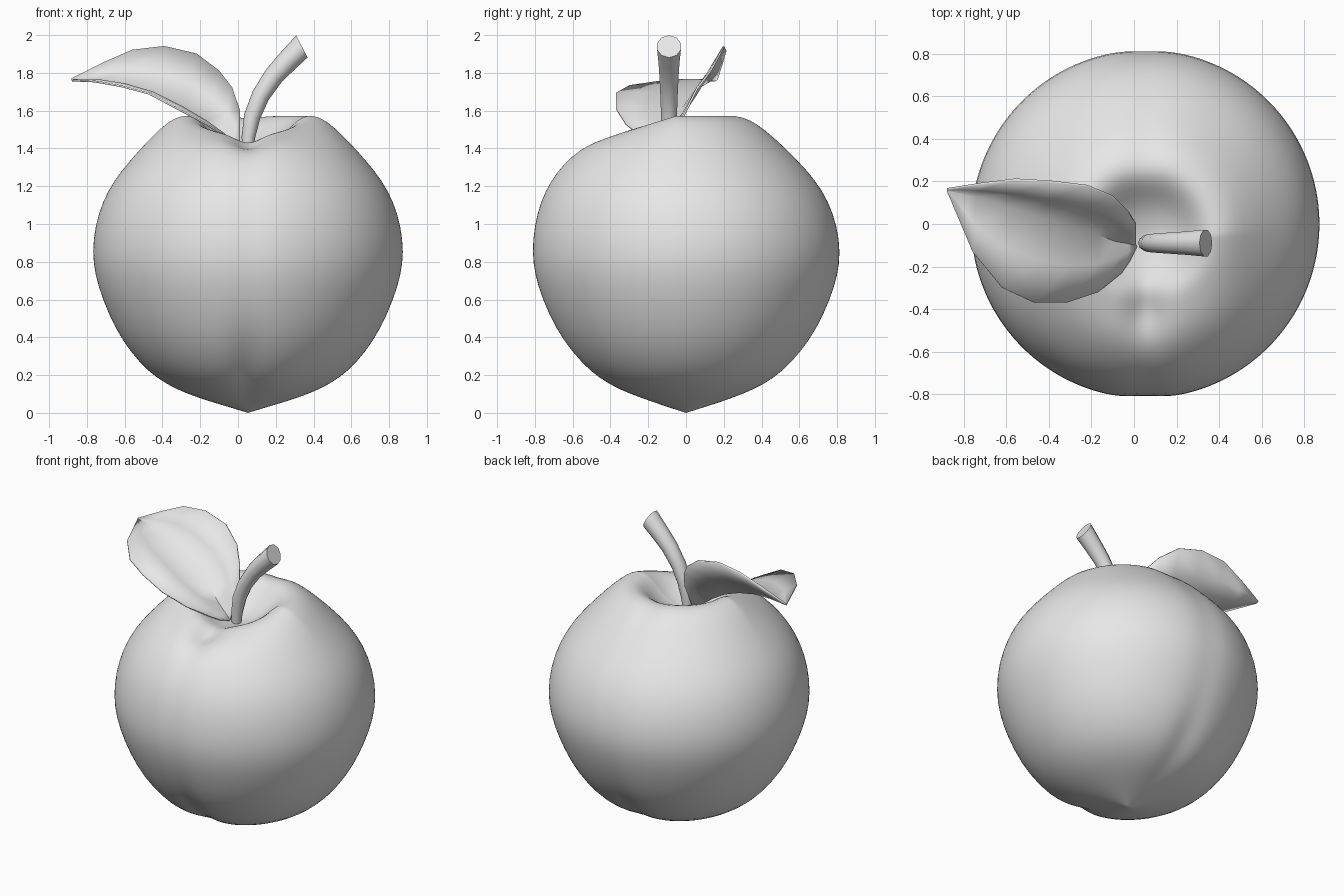
import bpy, bmesh, math
from math import sin, cos, exp, pi
from mathutils import Vector

cube = bpy.data.objects.get("Cube")
if cube:
    bpy.data.objects.remove(cube)

grey = bpy.data.materials.new("plain grey")
grey.use_nodes = True
grey.diffuse_color = (0.8, 0.8, 0.8, 1)
grey.node_tree.nodes["Principled BSDF"].inputs["Base Color"].default_value = (0.8, 0.8, 0.8, 1)


def finish(name, bm, angle):
    """Turn a bmesh into a smooth shaded object."""
    bmesh.ops.recalc_face_normals(bm, faces=bm.faces[:])
    mesh = bpy.data.meshes.new(name)
    bm.to_mesh(mesh)
    bm.free()
    mesh.materials.append(grey)
    obj = bpy.data.objects.new(name, mesh)
    bpy.context.collection.objects.link(obj)
    bpy.ops.object.select_all(action='DESELECT')
    obj.select_set(True)
    bpy.context.view_layer.objects.active = obj
    bpy.ops.object.shade_smooth_by_angle(angle=math.radians(angle))
    return obj


def bridge(bm, rows, closed):
    """Join neighbouring rows of vertices with quads."""
    for a, b in zip(rows, rows[1:]):
        count = len(a)
        for i in range(count if closed else count - 1):
            j = (i + 1) % count
            bm.faces.new((a[i], a[j], b[j], b[i]))


def bell(value, width):
    return exp(-(value / width) ** 2)


# Fruit: a revolved profile with a sunken top and a seam down the front and back
CENTRE_X = 0.053
profile = [(0.02, 0.006), (0.1, 0.03), (0.2, 0.06), (0.32, 0.1), (0.43, 0.15),
           (0.53, 0.22), (0.62, 0.32), (0.7, 0.44), (0.77, 0.6), (0.81, 0.73),
           (0.825, 0.85), (0.81, 0.99), (0.77, 1.12), (0.71, 1.23), (0.63, 1.33),
           (0.54, 1.43), (0.46, 1.51), (0.4, 1.555), (0.34, 1.577), (0.29, 1.568),
           (0.24, 1.53), (0.18, 1.465), (0.11, 1.42), (0.05, 1.4)]
SEGMENTS = 96


def fruit_point(r, z, phi, upper):
    front = max(0, -sin(phi))
    seam = bell(r * cos(phi), 0.09)
    # the seam is deepest towards the pointed bottom
    depth = (0.012 + 0.035 * bell(z - 0.22, 0.17)) * seam * min(1, r / 0.3)
    if sin(phi) > 0:
        depth *= 0.6
    x = CENTRE_X + (r - depth) * cos(phi)
    y = (r - depth) * sin(phi)
    if upper:
        # the hollow sits forward and opens towards the front
        y -= 0.08 * (1 - r / 0.825) ** 0.8
        rim = bell(r - 0.36, 0.16)
        z -= rim * (0.11 * front + (0.06 if sin(phi) < 0 else 0.012) * seam)
    return x, y, z


bm = bmesh.new()
rows = []
for k, (r, z) in enumerate(profile):
    rows.append([bm.verts.new(fruit_point(r, z, 2 * pi * i / SEGMENTS, k > 10))
                 for i in range(SEGMENTS)])
bridge(bm, rows, True)
poles = ((rows[0], (CENTRE_X, 0, 0)), (rows[-1], (CENTRE_X, -0.08, 1.39)))
for ring, location in poles:
    pole = bm.verts.new(location)
    for i in range(SEGMENTS):
        bm.faces.new((ring[i], ring[(i + 1) % SEGMENTS], pole))
fruit = finish("fruit", bm, 180)
smooth = fruit.modifiers.new("smooth", 'SUBSURF')
smooth.levels = smooth.render_levels = 1

# Stem: ten sided rings along a bent path, each x, z, radius, lean in degrees
path = [(0.05, 1.36, 0.027, 0), (0.055, 1.46, 0.036, 8), (0.075, 1.57, 0.044, 18),
        (0.12, 1.68, 0.048, 30), (0.19, 1.785, 0.053, 38), (0.26, 1.86, 0.058, 45),
        (0.338, 1.94, 0.066, 63)]
SIDES = 10
bm = bmesh.new()
rows = []
for x, z, r, lean in path:
    t = math.radians(lean)
    ring = []
    for i in range(SIDES):
        a = 2 * pi * i / SIDES
        ring.append(bm.verts.new((x + r * cos(a) * cos(t), -0.09 + r * sin(a),
                                  z - r * cos(a) * sin(t))))
    rows.append(ring)
bridge(bm, rows, True)
bm.faces.new(rows[0])
bm.faces.new(rows[-1])
finish("stem", bm, 40)

# Leaf: stretched between a raised back edge, the midrib and a low front edge
back_edge = [(0.01, -0.09, 1.42), (0.01, 0, 1.6), (-0.03, 0.06, 1.72),
             (-0.1, 0.13, 1.81), (-0.22, 0.18, 1.9), (-0.39, 0.2, 1.94),
             (-0.56, 0.21, 1.92), (-0.72, 0.19, 1.85), (-0.88, 0.165, 1.77)]
midrib = [(0.01, -0.1, 1.4), (-0.03, -0.09, 1.43), (-0.09, -0.08, 1.48),
          (-0.17, -0.05, 1.54), (-0.28, -0.02, 1.61), (-0.43, 0.03, 1.68),
          (-0.58, 0.08, 1.73), (-0.74, 0.13, 1.76), (-0.88, 0.16, 1.765)]
front_edge = [(0.01, -0.11, 1.4), (-0.02, -0.17, 1.42), (-0.06, -0.23, 1.46),
              (-0.17, -0.32, 1.53), (-0.32, -0.37, 1.61), (-0.47, -0.37, 1.69),
              (-0.62, -0.3, 1.73), (-0.76, -0.13, 1.755), (-0.88, 0.155, 1.76)]
bm = bmesh.new()
rows = []
for b, m, f in zip(back_edge, midrib, front_edge):
    b, m, f = Vector(b), Vector(m), Vector(f)
    # the blade bows slightly on either side of the midrib
    sag = Vector((0, 0, 0.06 * (b - f).length))
    points = (b, b.lerp(m, 0.5) - sag * 0.3, m, m.lerp(f, 0.5) + sag * 0.3, f)
    rows.append([bm.verts.new(p) for p in points])
bridge(bm, rows, False)
leaf = finish("leaf", bm, 60)
thickness = leaf.modifiers.new("thickness", 'SOLIDIFY')
thickness.thickness = 0.01
thickness.offset = 0
